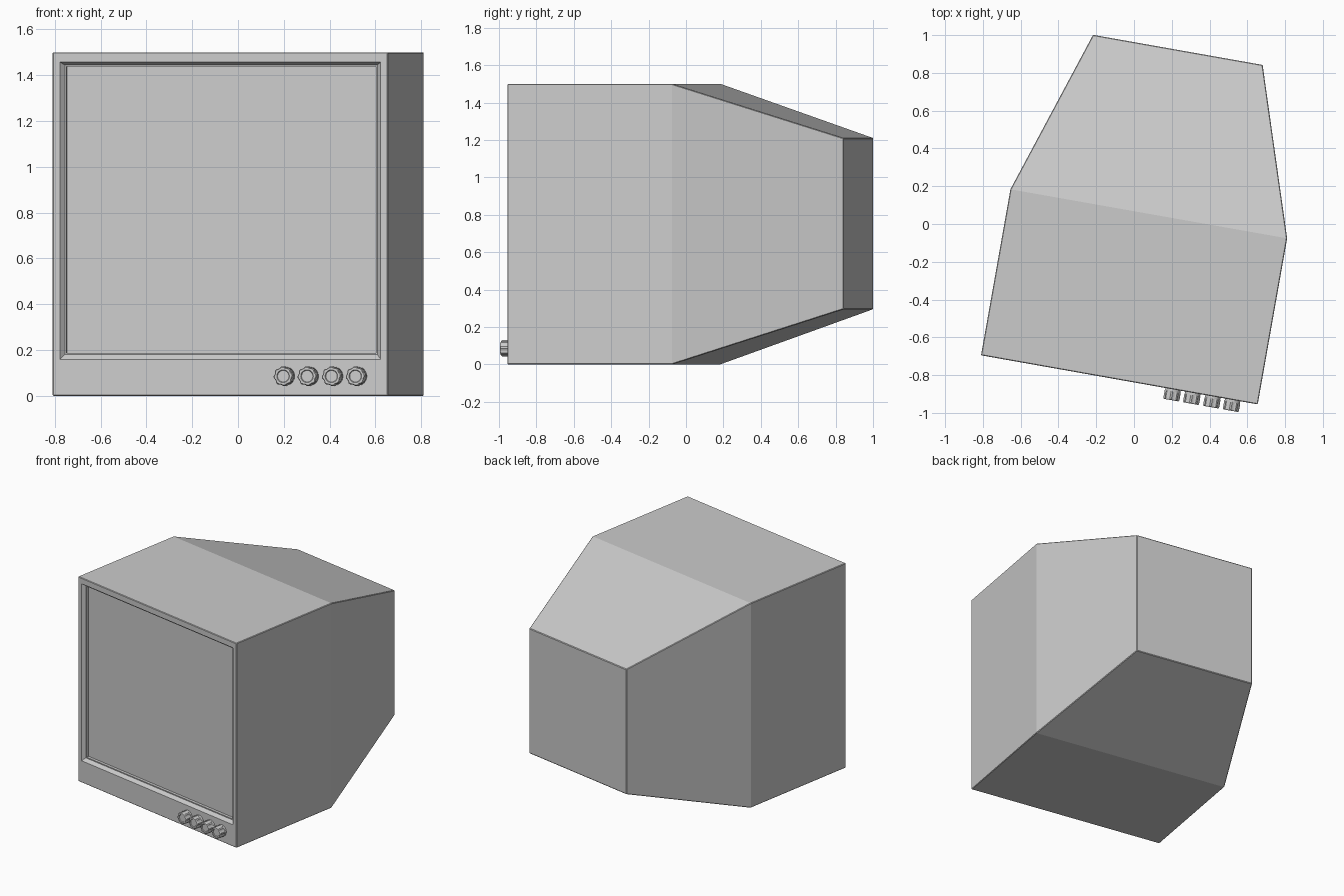
import bpy, bmesh, math
from mathutils import Matrix, Vector

if "Cube" in bpy.data.objects:
    bpy.data.objects.remove(bpy.data.objects["Cube"])

# Whole monitor is turned 10 degrees; local y = 0 is the front plane
PLACE = Matrix.Translation((-0.0775, -0.825, 0)) @ Matrix.Rotation(math.radians(-10.05), 4, 'Z')


def add_object(name, bm, local=Matrix()):
    bmesh.ops.recalc_face_normals(bm, faces=bm.faces)
    mesh = bpy.data.meshes.new(name)
    bm.to_mesh(mesh)
    bm.free()
    obj = bpy.data.objects.new(name, mesh)
    bpy.context.collection.objects.link(obj)
    obj.matrix_world = PLACE @ local
    return obj


def bridge(bm, a, b):
    n = len(a)
    for i in range(n):
        bm.faces.new((a[i], a[(i + 1) % n], b[(i + 1) % n], b[i]))


def rect(bm, y, half, z0, z1):
    return [bm.verts.new(p) for p in ((-half, y, z0), (half, y, z0), (half, y, z1), (-half, y, z1))]


# Casing: back, shoulder, front edge, then the bezel stepping in to the screen
bm = bmesh.new()
sections = [(1.774, 0.456, 0.295, 1.21), (0.893, 0.744, 0, 1.5), (0, 0.744, 0, 1.5),
            (0, 0.711, 0.16, 1.457), (0.022, 0.693, 0.18, 1.445),
            (0.022, 0.686, 0.187, 1.439), (0.042, 0.686, 0.187, 1.439)]
rings = [rect(bm, *s) for s in sections]
for a, b in zip(rings, rings[1:]):
    bridge(bm, a, b)
bm.faces.new(rings[0])
bmesh.ops.recalc_face_normals(bm, faces=bm.faces)
hull = set(rings[0] + rings[1] + rings[2])
edges = [e for e in bm.edges if set(e.verts) <= hull and e.calc_face_angle(0) > math.radians(30)]
bmesh.ops.bevel(bm, geom=edges, offset=0.004, segments=1, affect='EDGES', profile=0.5)
add_object("casing", bm)

# Screen panel closing the recess
bm = bmesh.new()
bm.faces.new(rect(bm, 0.042, 0.686, 0.187, 1.439))
screen = add_object("screen", bm)
if screen.data.polygons[0].normal.y > 0:
    screen.data.flip_normals()


# Fluted control knobs: ribbed barrel with a chamfered, dished cap
def knob_ring(bm, y, r, flute):
    n = 32
    pts = []
    for i in range(n):
        a = 2 * math.pi * i / n
        k = r - (flute if i % 4 >= 2 else 0)
        pts.append(bm.verts.new((k * math.cos(a), y, k * math.sin(a))))
    return pts


for i, x in enumerate((0.289, 0.395, 0.503, 0.609)):
    bm = bmesh.new()
    profile = [(0.004, 0.041, 0), (-0.012, 0.041, 0), (-0.012, 0.043, 0.004), (-0.053, 0.043, 0.004),
               (-0.058, 0.039, 0.003), (-0.058, 0.028, 0), (-0.054, 0.025, 0)]
    loops = [knob_ring(bm, *p) for p in profile]
    for a, b in zip(loops, loops[1:]):
        bridge(bm, a, b)
    bm.faces.new(loops[0])
    bm.faces.new(loops[-1])
    add_object(f"control_knob_{i + 1}", bm, Matrix.Translation((x, 0, 0.086)))
